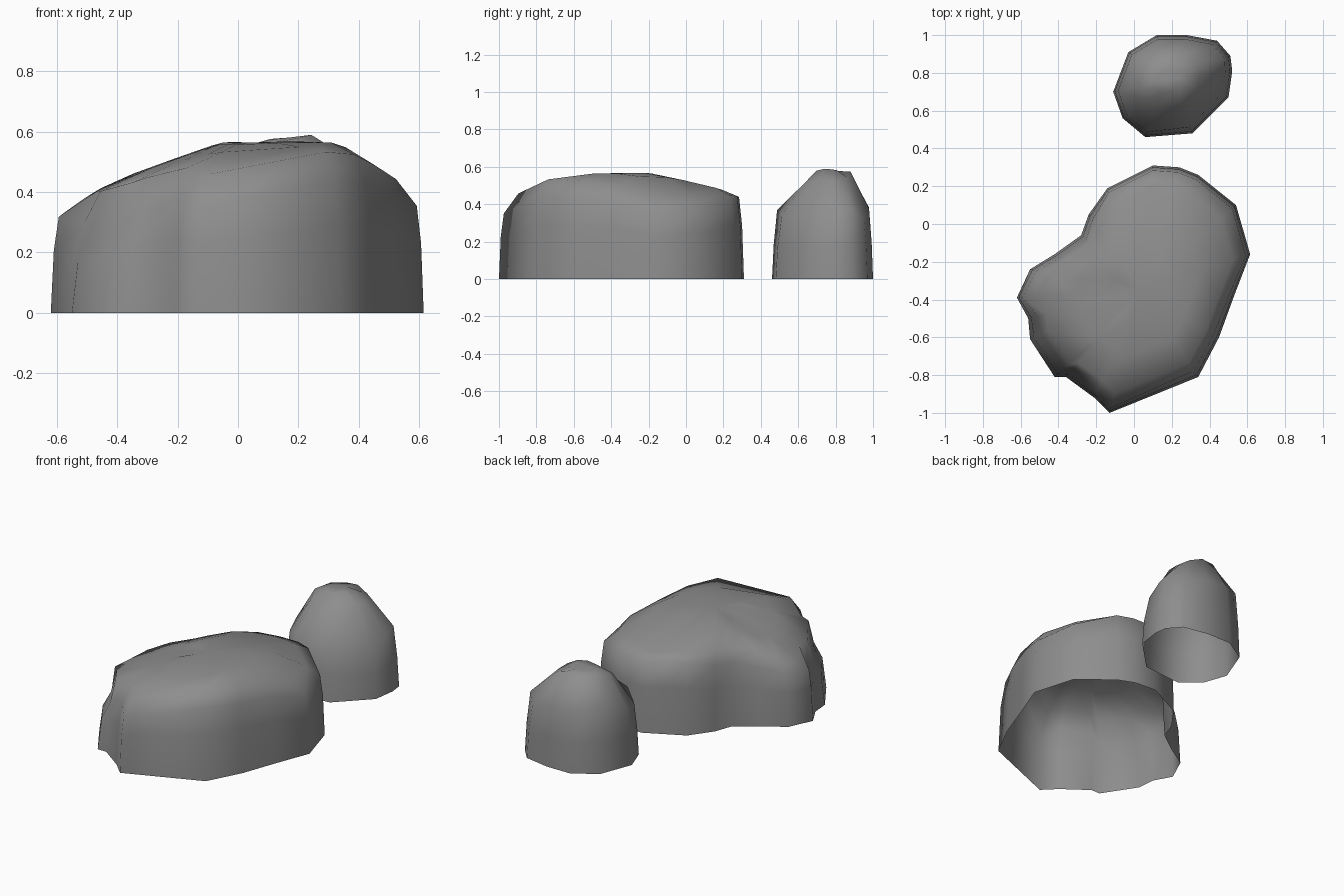
import bpy
import bmesh

cube = bpy.data.objects.get("Cube")
if cube:
    bpy.data.objects.remove(cube, do_unlink=True)

stone = bpy.data.materials.new("stone_grey")
stone.use_nodes = True
colour = (0.27, 0.27, 0.27, 1)
stone.diffuse_color = colour
stone.node_tree.nodes["Principled BSDF"].inputs["Base Color"].default_value = colour
stone.node_tree.nodes["Principled BSDF"].inputs["Roughness"].default_value = 0.9


def sample(profile, t):
    """Height of a piecewise linear profile at t."""
    if t <= profile[0][0]:
        return profile[0][1]
    for (a, za), (b, zb) in zip(profile, profile[1:]):
        if t <= b:
            return za + (zb - za) * (t - a) / (b - a)
    return profile[-1][1]


def make_rock(name, outline, centre, across, along, wall, cap):
    """Open-bottomed rock: wall rings (scale, level) under a crown from two profiles.

    An outline point may carry a third value under 1 for a worn, lower shoulder."""
    cx, cy = centre
    peak = max(z for _, z in along)
    bm = bmesh.new()

    def crown(x, y):
        return sample(across, x) * sample(along, y) / peak

    def toward(point, scale):
        return cx + (point[0] - cx) * scale, cy + (point[1] - cy) * scale

    loops = []
    for scale, level in wall:
        loop = []
        for point in outline:
            worn = point[2] if len(point) > 2 else 1
            x, y = toward(point, scale - 0.28 * (1 - worn) * level ** 3)
            loop.append(bm.verts.new((x, y, crown(*point[:2]) * level * worn)))
        loops.append(loop)
    for scale in cap:
        spots = [toward(point, scale) for point in outline]
        loops.append([bm.verts.new((x, y, crown(x, y))) for x, y in spots])

    n = len(outline)
    for low, high in zip(loops, loops[1:]):
        for i in range(n):
            j = (i + 1) % n
            bm.faces.new((low[i], low[j], high[j], high[i]))
    top = bm.verts.new((cx, cy, crown(cx, cy)))
    for i in range(n):
        bm.faces.new((loops[-1][i], loops[-1][(i + 1) % n], top))
    # make every face point outward
    bmesh.ops.recalc_face_normals(bm, faces=bm.faces)
    for face in bm.faces:
        face.smooth = True
    mesh = bpy.data.meshes.new(name)
    bm.to_mesh(mesh)
    bm.free()
    mesh.materials.append(stone)
    bpy.context.collection.objects.link(bpy.data.objects.new(name, mesh))


# Large boulder, worn at its front corners and along the hollow side
make_rock(
    "large_boulder",
    [(0.10, 0.31), (-0.02, 0.25), (-0.14, 0.19), (-0.24, 0.05, 0.9), (-0.28, -0.06, 0.85),
     (-0.42, -0.16, 0.85), (-0.55, -0.24, 0.92), (-0.62, -0.39), (-0.56, -0.5, 0.85),
     (-0.55, -0.61, 0.76), (-0.42, -0.81, 0.74), (-0.36, -0.81, 0.8), (-0.21, -0.92, 0.92),
     (-0.13, -1.0), (0.34, -0.81, 0.88), (0.45, -0.6, 0.9),
     (0.53, -0.38, 0.95), (0.615, -0.16), (0.54, 0.10), (0.34, 0.26), (0.24, 0.30)],
    (0.04, -0.35),
    [(-0.61, 0.32), (-0.41, 0.44), (-0.06, 0.565), (0.3, 0.57), (0.38, 0.54),
     (0.59, 0.4), (0.615, 0.36)],
    [(-1, 0.37), (-0.96, 0.43), (-0.83, 0.52), (-0.5, 0.565), (-0.2, 0.57),
     (0.1, 0.505), (0.27, 0.455), (0.31, 0.44)],
    [(1, 0), (0.985, 0.65), (0.96, 1)],
    [0.84, 0.55, 0.28],
)

# Small boulder standing behind, tapering upward to a blunt peak
make_rock(
    "small_boulder",
    [(-0.11, 0.70), (-0.06, 0.56), (0.06, 0.46), (0.31, 0.48, 0.9), (0.50, 0.67, 0.85),
     (0.52, 0.81, 0.95), (0.51, 0.89), (0.44, 0.97), (0.28, 1.0), (0.12, 1.0), (-0.03, 0.91)],
    (0.17, 0.76),
    [(-0.11, 0.35), (-0.04, 0.45), (0.04, 0.57), (0.25, 0.59), (0.42, 0.48), (0.52, 0.38)],
    [(0.46, 0.38), (0.49, 0.42), (0.62, 0.5), (0.7, 0.585), (0.74, 0.59),
     (0.89, 0.575), (0.97, 0.42), (1, 0.39)],
    [(1, 0), (0.97, 0.5), (0.91, 1)],
    [0.5, 0.22],
)
